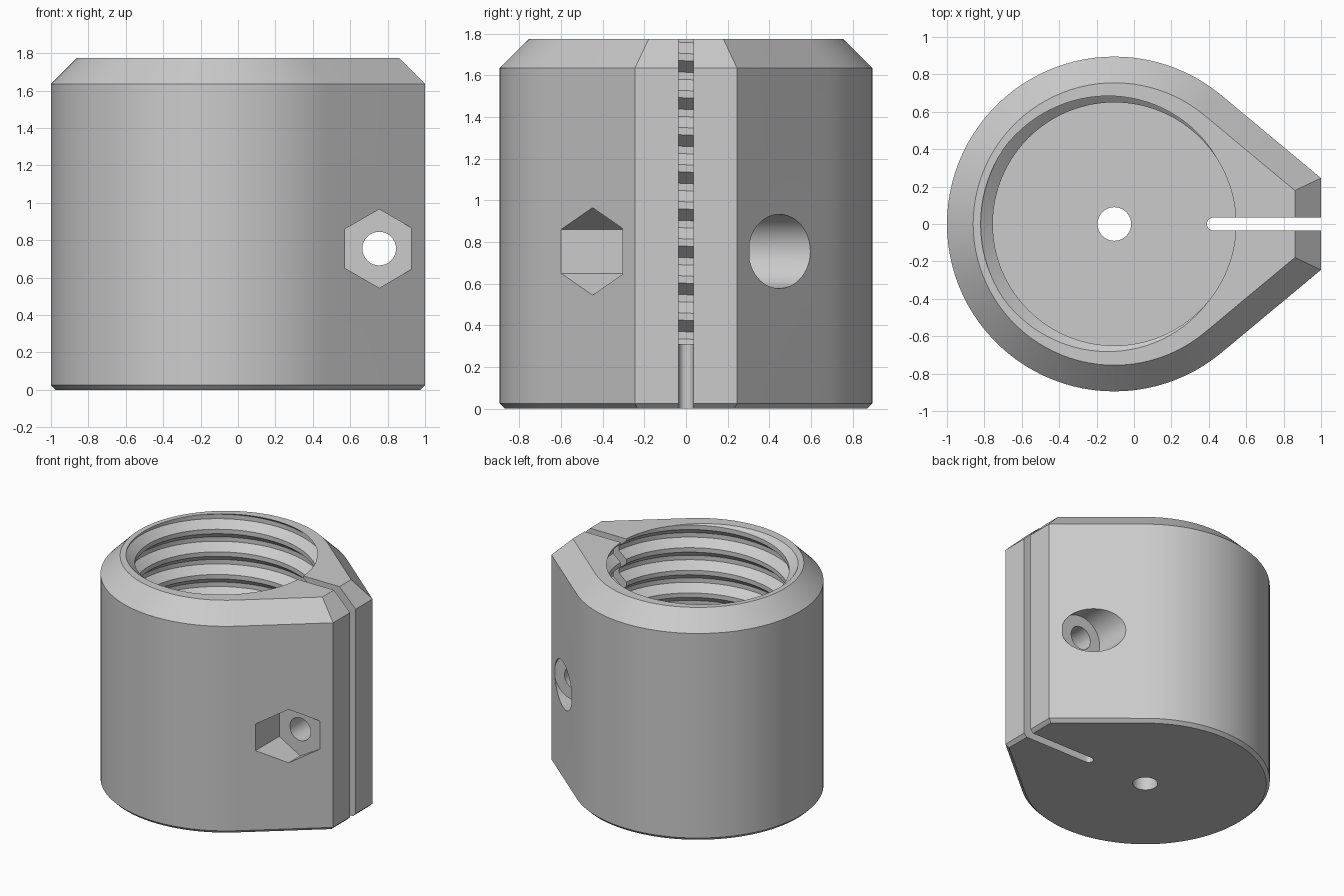
import bpy, bmesh
from math import sin, cos, pi, acos, atan2, hypot, floor, ceil
from mathutils import Matrix

cube = bpy.data.objects.get("Cube")
if cube:
    bpy.data.objects.remove(cube, do_unlink=True)

CX, R = -0.105, 0.895            # barrel axis and radius
TOP, FLOOR = 1.775, 0.31         # rim height, bore floor
NOSE_X, NOSE_Y = 1.105, 0.245    # clamp nose corner relative to the axis
BOLT_X, BOLT_Z = 0.755, 0.755

grey = bpy.data.materials.new("light grey")
grey.use_nodes = True
grey.diffuse_color = (0.6, 0.6, 0.6, 1)
grey.node_tree.nodes["Principled BSDF"].inputs["Base Color"].default_value = (0.6, 0.6, 0.6, 1)


def make_object(name, bm):
    bmesh.ops.recalc_face_normals(bm, faces=bm.faces)
    mesh = bpy.data.meshes.new(name)
    bm.to_mesh(mesh)
    bm.free()
    mesh.materials.append(grey)
    obj = bpy.data.objects.new(name, mesh)
    bpy.context.collection.objects.link(obj)
    return obj


def loft(name, sections):
    """Closed solid through (z, outline) sections."""
    bm = bmesh.new()
    rings = [[bm.verts.new((x, y, z)) for x, y in pts] for z, pts in sections]
    n = len(rings[0])
    for low, high in zip(rings, rings[1:]):
        for i in range(n):
            j = (i + 1) % n
            bm.faces.new((low[i], low[j], high[j], high[i]))
    bm.faces.new(rings[0][::-1])
    bm.faces.new(rings[-1])
    return make_object(name, bm)


def outline(inset):
    """Teardrop outline: round barrel with tangent flanks to a flat nose."""
    tangent = atan2(NOSE_Y, NOSE_X) + acos(R / hypot(NOSE_X, NOSE_Y))
    r, x = R - inset, NOSE_X - inset
    y = (r - x * cos(tangent)) / sin(tangent)
    steps = 72
    angles = [tangent + (2 * pi - 2 * tangent) * i / steps for i in range(steps + 1)]
    arc = [(CX + r * cos(a), r * sin(a)) for a in angles]
    return [(CX + x, -y), (CX + x, y)] + arc


def prism_y(name, radius, sides, y0, y1):
    """Prism along y on the bolt axis, one corner pointing up."""
    pts = [(radius * sin(2 * pi * i / sides), radius * cos(2 * pi * i / sides))
           for i in range(sides)]
    obj = loft(name, [(y0, pts), (y1, pts)])
    swap = Matrix(((1, 0, 0, BOLT_X), (0, 0, 1, 0), (0, 1, 0, BOLT_Z), (0, 0, 0, 1)))
    obj.data.transform(swap)
    obj.data.flip_normals()
    return obj


def thread_cutter():
    """Right-handed trapezoidal thread, trimmed flat at both ends."""
    pitch, segs, minor, major = 0.178, 96, 0.65, 0.715
    # (height within one turn, radius), matched to the wall at -x
    profile = [(0.0, minor), (0.035, minor), (0.088, major), (0.123, major)]
    start = 1.67 - pitch * 0.5
    bm = bmesh.new()
    rows = [(start + pitch * k + h, r) for k in range(-11, 4) for h, r in profile]
    grid = []
    for z, r in rows:
        grid.append([bm.verts.new((CX + r * cos(2 * pi * i / segs), r * sin(2 * pi * i / segs),
                                   z + pitch * i / segs)) for i in range(segs + 1)])
    for low, high in zip(grid, grid[1:]):
        for i in range(segs):
            bm.faces.new((low[i], low[i + 1], high[i + 1], high[i]))
    bmesh.ops.remove_doubles(bm, verts=bm.verts, dist=0.0005)
    for z, up in ((FLOOR, -1), (TOP + 0.06, 1)):
        cut = bmesh.ops.bisect_plane(bm, geom=bm.verts[:] + bm.edges[:] + bm.faces[:],
                                     dist=1e-6, plane_co=(0, 0, z), plane_no=(0, 0, up),
                                     clear_outer=True)
        rim = [e for e in cut["geom_cut"] if isinstance(e, bmesh.types.BMEdge)]
        bmesh.ops.edgeloop_fill(bm, edges=rim)
    return make_object("thread_cutter", bm)


# Clamp body with chamfered rim and base
body = loft("threaded_clamp_body", [(0, outline(0.025)), (0.025, outline(0)),
                                    (TOP - 0.14, outline(0)), (TOP, outline(0.14))])

# Clamping slot with a round inner end, and the drain hole in the floor
half = 0.035
slot_end = [(0.425 + half * cos(a), half * sin(a))
            for a in [pi / 2 + pi * i / 12 for i in range(13)]]
slot = slot_end + [(1.2, -half), (1.2, half)]
drain = [(CX + 0.09 * cos(2 * pi * i / 32), 0.09 * sin(2 * pi * i / 32)) for i in range(32)]

cutters = [
    thread_cutter(),
    loft("slot_cutter", [(-0.1, slot), (2, slot)]),
    loft("drain_cutter", [(-0.1, drain), (0.5, drain)]),
    prism_y("bolt_hole_cutter", 0.09, 32, -1, 1),
    prism_y("nut_pocket_cutter", 0.21, 6, -1, -0.305),
    prism_y("bolt_head_cutter", 0.178, 48, 0.305, 1),
]

bpy.ops.object.select_all(action="DESELECT")
bpy.context.view_layer.objects.active = body
body.select_set(True)
for cutter in cutters:
    cutter.hide_render = True
    mod = body.modifiers.new(cutter.name, "BOOLEAN")
    mod.operation = "DIFFERENCE"
    mod.solver = "EXACT"
    mod.object = cutter
    bpy.ops.object.modifier_apply(modifier=mod.name)
    bpy.data.objects.remove(cutter, do_unlink=True)

bpy.ops.object.shade_smooth_by_angle(angle=0.35)
